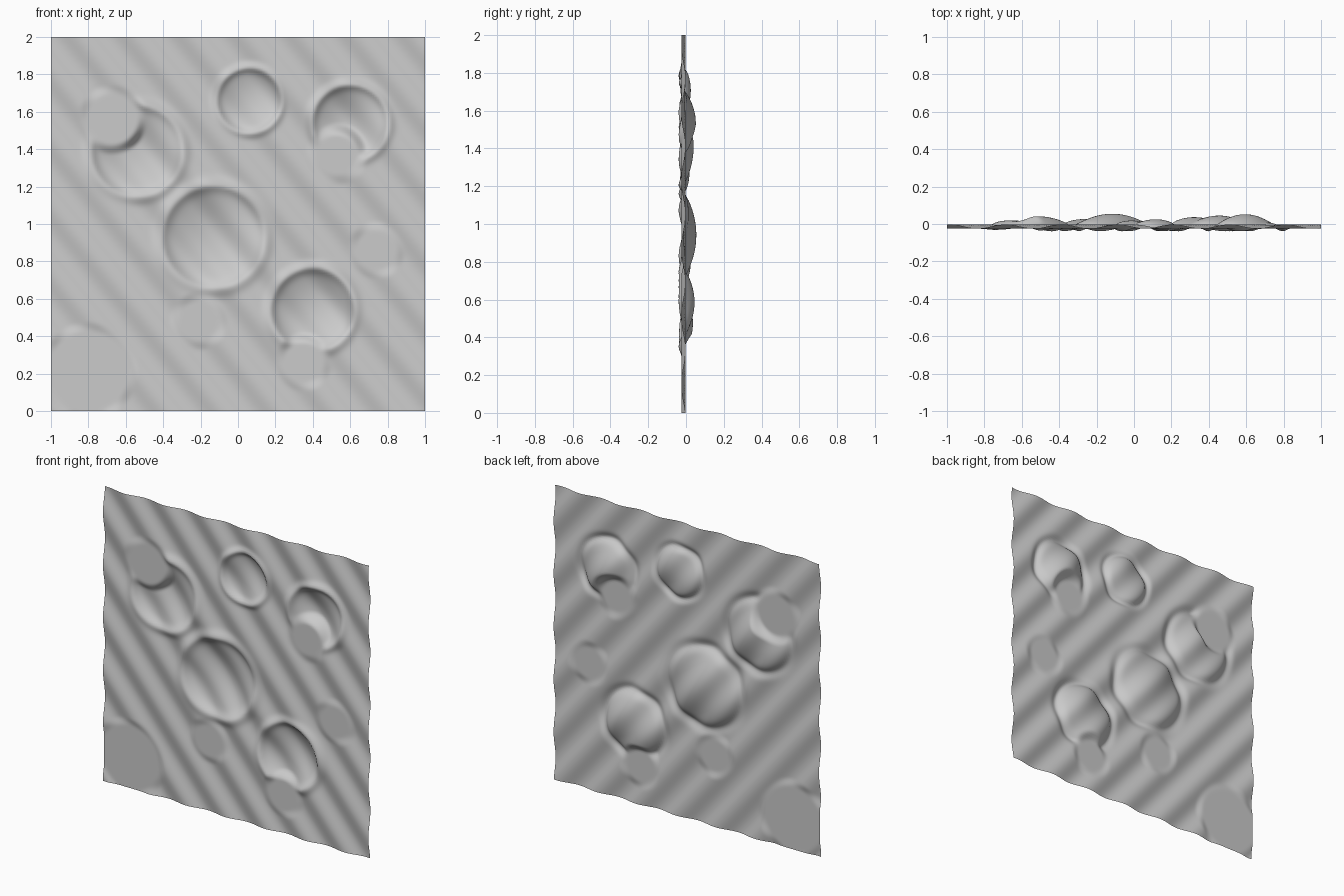
import bpy
from math import exp, hypot, sin, pi

if "Cube" in bpy.data.objects:
    bpy.data.objects.remove(bpy.data.objects["Cube"])

BASE = -0.014          # mean depth of the sheet
RIPPLE = 0.011         # ripple height
PERIOD = 0.23          # ripple spacing across the diagonal

# craters: x, z, radius, depth
CRATERS = [
    (-0.13, 0.93, 0.27, 0.058),
    (-0.54, 1.39, 0.24, 0.045),
    (0.06, 1.66, 0.17, 0.038),
    (0.60, 1.54, 0.20, 0.055),
    (0.40, 0.54, 0.22, 0.056),
]
# flattened discs: x, z, flat radius, outer radius
FLATS = [
    (-0.80, 0.21, 0.21, 0.27),
    (0.35, 0.26, 0.10, 0.16),
    (0.53, 1.37, 0.10, 0.17),
    (-0.67, 1.56, 0.13, 0.19),
    (0.74, 0.86, 0.10, 0.16),
    (-0.21, 0.48, 0.10, 0.16),
]


def smooth(t):
    t = min(max(t, 0.0), 1.0)
    return t * t * (3 - 2 * t)


def depth_at(x, z):
    # diagonal ripples
    y = BASE + RIPPLE * sin(2 * pi * (0.77 * x + 0.64 * z) / PERIOD)
    # bowls with a raised rim towards the front
    for cx, cz, r, d in CRATERS:
        t = hypot(x - cx, z - cz) / r
        if t < 1:
            y += d * (1 - t * t)
        y -= 0.014 * exp(-((t - 1.04) / 0.13) ** 2)
    # flat discs pressed over everything
    for cx, cz, r0, r1 in FLATS:
        w = 1 - smooth((hypot(x - cx, z - cz) - r0) / (r1 - r0))
        y += (BASE - y) * w
    return y


# rippled, cratered sheet
bpy.ops.mesh.primitive_grid_add(x_subdivisions=160, y_subdivisions=160, size=2)
sheet = bpy.context.object
sheet.name = "cratered_sheet"
for v in sheet.data.vertices:
    x, z = v.co.x, v.co.y + 1
    v.co = (x, depth_at(x, z), z)
bpy.ops.object.shade_smooth()
